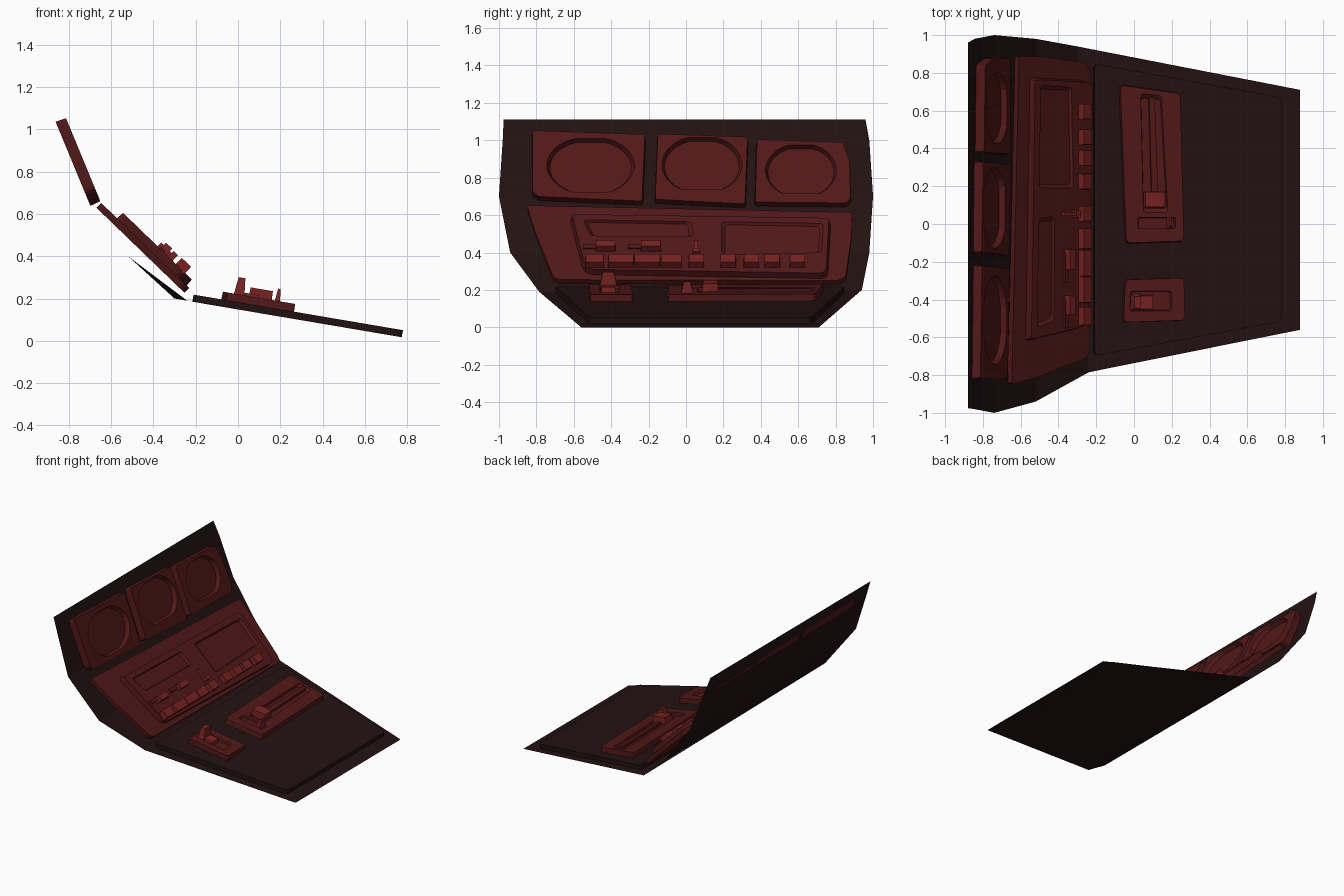
import bpy, bmesh
from math import cos, sin, pi
from mathutils import Vector

if "Cube" in bpy.data.objects:
    bpy.data.objects.remove(bpy.data.objects["Cube"])


def material(name, rgb):
    m = bpy.data.materials.new(name)
    m.diffuse_color = (*rgb, 1)
    m.use_nodes = True
    m.node_tree.nodes["Principled BSDF"].inputs["Base Color"].default_value = m.diffuse_color
    return m


BLACK = material("dark_shell", (0.017, 0.006, 0.006))
RED = material("panel_red", (0.085, 0.009, 0.009))
BRIGHT = material("button_red", (0.19, 0.016, 0.016))


def finish(name, bm, mat):
    bmesh.ops.recalc_face_normals(bm, faces=bm.faces)
    me = bpy.data.meshes.new(name)
    bm.to_mesh(me)
    bm.free()
    me.materials.append(mat)
    ob = bpy.data.objects.new(name, me)
    bpy.context.collection.objects.link(ob)


class Plane:
    """Tilted plane parallel to y, from two (x, z) points; axis 0 reads x, 2 reads z."""
    def __init__(self, a, b, axis):
        self.a = Vector((a[0], 0, a[1]))
        self.d = (Vector((b[0], 0, b[1])) - self.a).normalized()
        self.n = Vector((-self.d.z, 0, self.d.x))
        if self.n.z < 0:
            self.n.negate()
        self.axis = axis

    def at(self, y, c, h):
        o = self.a + self.n * h
        p = o + self.d * ((c - o[self.axis]) / self.d[self.axis])
        p.y = y
        return p


WALL = Plane((-0.815, 1.057), (-0.655, 0.67), 2)
DASH = Plane((-0.654, 0.659), (-0.237, 0.256), 2)
FLOOR = Plane((-0.24, 0.19), (0.88, 0.0), 0)


def rounded(pts, r=0.02, n=3):
    out = []
    for i, p in enumerate(pts):
        p, a, b = Vector(p), Vector(pts[i - 1]), Vector(pts[(i + 1) % len(pts)])
        s = p + (a - p).normalized() * r
        e = p + (b - p).normalized() * r
        for k in range(n + 1):
            t = k / n
            out.append(s * (1 - t) ** 2 + p * 2 * t * (1 - t) + e * t * t)
    return out


def rect(y0, y1, c0, c1):
    return [(y0, c0), (y1, c0), (y1, c1), (y0, c1)]


def oval(y, z, ry, rz, low=-1.0, high=1.0, n=28):
    return [(y + ry * cos(2 * pi * (i + .5) / n),
             z + rz * min(high, max(low, sin(2 * pi * (i + .5) / n) * 1.08))) for i in range(n)]


def ring(bm, pts):
    vs = [bm.verts.new(p) for p in pts]
    return vs, [bm.edges.new((vs[i - 1], vs[i])) for i in range(len(vs))]


def walls(bm, a, b):
    for i in range(len(a)):
        bm.faces.new((a[i - 1], a[i], b[i], b[i - 1]))


def shrink(pts, f):
    c = sum(pts, Vector()) / len(pts)
    return [c + (p - c) * f for p in pts]


def plate(name, plane, outline, top, depth, mat=RED, holes=(), cut=0.02, flare=1.015):
    """Raised plate with slightly sloped sides and any number of recesses."""
    bm = bmesh.new()
    pts = [plane.at(y, c, top) for y, c in outline]
    base = [p - plane.n * depth for p in shrink(pts, flare)]
    up, edges = ring(bm, pts)
    low, _ = ring(bm, base)
    walls(bm, up, low)
    bm.faces.new(low)
    for hole in holes:
        hp = [plane.at(y, c, top) for y, c in hole]
        rim, e = ring(bm, hp)
        edges += e
        bed, _ = ring(bm, [p - plane.n * cut for p in shrink(hp, 0.93)])
        walls(bm, rim, bed)
        bm.faces.new(bed)
    if holes:
        bmesh.ops.triangle_fill(bm, edges=edges, use_beauty=True, normal=plane.n)
    else:
        bm.faces.new(up)
    finish(name, bm, mat)


# Folded single-sheet shell: rows of (left edge, right edge)
rows = [((-0.88, -0.975, 1.11), (-0.88, 0.96, 1.11)),
        ((-0.845, -0.98, 1.0), (-0.845, 0.98, 1.0)),
        ((-0.74, -1.0, 0.70), (-0.74, 1.0, 0.70)),
        ((-0.52, -0.94, 0.40), (-0.52, 0.98, 0.40)),
        ((-0.24, -0.785, 0.19), (-0.30, 0.94, 0.20)),
        ((0.88, -0.56, 0.0), (0.88, 0.71, 0.0))]
bm = bmesh.new()
rv = [[bm.verts.new(p) for p in r] for r in rows]
for a, b in zip(rv, rv[1:]):
    bm.faces.new((a[0], b[0], b[1], a[1]))
finish("console_shell", bm, BLACK)

# Dark floor pad
plate("floor_pad", FLOOR, rounded([(-0.70, -0.21), (0.85, -0.21), (0.67, 0.78), (-0.515, 0.78)], 0.03),
      0.033, 0.034, BLACK, flare=1.0)

# Three monitor housings with dished screens
monitors = [
    ([(-0.82, 1.053), (-0.22, 1.032), (-0.235, 0.675), (-0.79, 0.70), (-0.82, 0.725)],
     oval(-0.51, 0.865, 0.235, 0.145)),
    ([(-0.15, 1.035), (0.33, 1.018), (0.315, 0.66), (-0.165, 0.685)],
     oval(0.085, 0.87, 0.215, 0.145, low=-0.9)),
    ([(0.38, 1.005), (0.84, 0.99), (0.875, 0.88), (0.88, 0.69), (0.86, 0.665), (0.37, 0.67)],
     oval(0.615, 0.84, 0.19, 0.135, low=-0.93))]
for i, (outline, screen) in enumerate(monitors):
    plate(f"monitor_{i + 1}", WALL, rounded(outline, 0.015), 0, 0.052, holes=[screen], cut=0.03)

# Sloped dashboard, raised instrument panel and two recessed displays
plate("dashboard", DASH, rounded([(-0.85, 0.652), (0.89, 0.615), (0.885, 0.49), (0.855, 0.27),
                                  (0.81, 0.25), (-0.68, 0.255), (-0.71, 0.27), (-0.81, 0.52)], 0.015),
      0, 0.032, flare=1.0)
plate("instrument_panel", DASH, rounded([(-0.61, 0.605), (0.765, 0.585), (0.75, 0.31), (0.73, 0.29),
                                         (-0.50, 0.31), (-0.54, 0.33)], 0.02), 0.038, 0.04,
      holes=[rounded([(-0.55, 0.575), (0.03, 0.565), (0.04, 0.485), (-0.51, 0.49)]),
             rounded([(0.19, 0.57), (0.76, 0.557), (0.745, 0.39), (0.19, 0.385)])][:1]
      + [rounded([(0.19, 0.565), (0.735, 0.555), (0.725, 0.40), (0.19, 0.39)])], cut=0.015)

# Push buttons in two rows
lower = [(-0.535, -0.44), (-0.415, -0.28), (-0.275, -0.14), (-0.13, -0.025), (0.015, 0.095),
         (0.185, 0.265), (0.31, 0.39), (0.42, 0.50), (0.555, 0.635)]
upper = [(-0.48, -0.38), (-0.24, -0.135)]
for i, (a, b) in enumerate(lower):
    plate(f"lower_button_{i + 1}", DASH, rect(a, b, 0.35, 0.392), 0.078, 0.05, BRIGHT, flare=1.05)
for i, (a, b) in enumerate(upper):
    plate(f"upper_button_{i + 1}", DASH, rect(a, b, 0.436, 0.464), 0.078, 0.05, BRIGHT, flare=1.05)
    plate(f"upper_button_base_{i + 1}", DASH, rect(a - 0.07, b - 0.02, 0.425, 0.445), 0.048, 0.015)

# Small toggle in the dashboard centre
plate("toggle_stem", DASH, rect(0.043, 0.063, 0.41, 0.465), 0.062, 0.03, BRIGHT)
plate("toggle_cap", DASH, rect(0.035, 0.075, 0.405, 0.425), 0.075, 0.04, BRIGHT)

# Two control boxes on the floor
plate("slider_box", FLOOR, rounded([(-0.10, -0.04), (0.735, -0.072), (0.69, 0.245), (-0.09, 0.265)], 0.025),
      0.07, 0.05, holes=[rounded([(0.06, 0.05), (0.69, 0.035), (0.68, 0.145), (0.06, 0.18)]),
                         rounded(rect(-0.025, 0.035, 0.02, 0.22), 0.01)], cut=0.016)
plate("lever_box", FLOOR, rounded([(-0.52, -0.055), (-0.295, -0.045), (-0.285, 0.265), (-0.51, 0.27)], 0.02),
      0.07, 0.05, holes=[rounded([(-0.46, -0.02), (-0.355, -0.02), (-0.355, 0.20), (-0.46, 0.20)], 0.015)],
      cut=0.016)

# Slider track, knob, wedge switch and lever
plate("slider_track", FLOOR, rounded([(0.10, 0.095), (0.67, 0.08), (0.67, 0.11), (0.10, 0.13)], 0.008),
      0.075, 0.025)
plate("slider_knob", FLOOR, rect(0.09, 0.17, 0.06, 0.165), 0.112, 0.05, BRIGHT, flare=1.04)
plate("wedge_switch", FLOOR, rect(-0.01, 0.022, 0.19, 0.202), 0.128, 0.07, BRIGHT, flare=2.2)
plate("lever_base", FLOOR, rect(-0.45, -0.38, -0.01, 0.10), 0.082, 0.03, BRIGHT, flare=1.1)
plate("lever_handle", FLOOR, rect(-0.445, -0.385, 0.003, 0.035), 0.15, 0.08, BRIGHT, flare=1.55)
